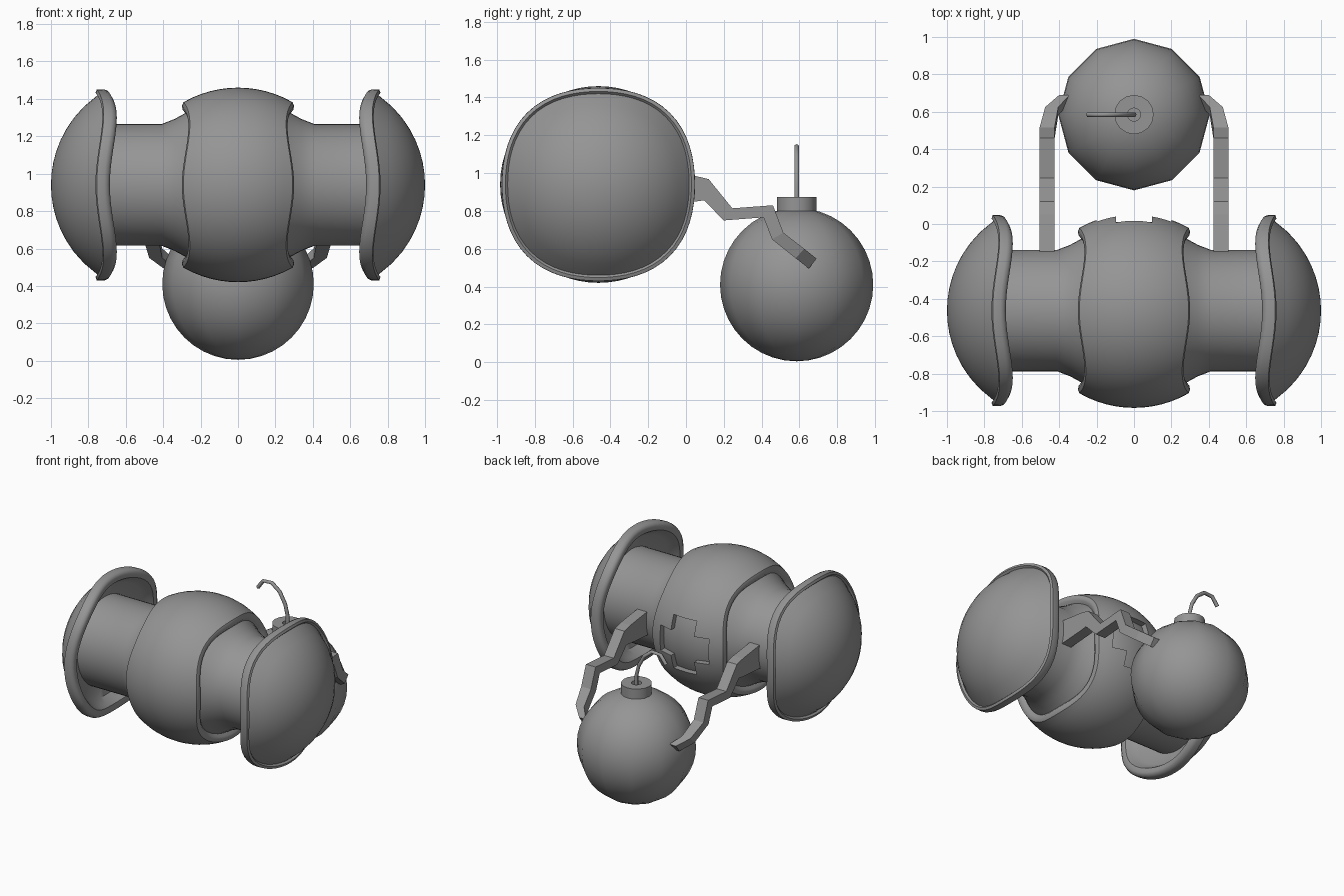
import bpy, bmesh, math
from math import cos, sin, sqrt, tau, radians
from mathutils import Vector

cube = bpy.data.objects.get("Cube")
if cube:
    bpy.data.objects.remove(cube, do_unlink=True)

grey = bpy.data.materials.new("plain grey")
grey.use_nodes = True
colour = (0.3, 0.3, 0.3, 1)
grey.diffuse_color = colour
grey.node_tree.nodes["Principled BSDF"].inputs["Base Color"].default_value = colour

BODY = Vector((0, -0.463, 0.94))    # centre of the barrel
BOMB = Vector((0, 0.585, 0.41))     # centre of the ball
ARC = 0.586                         # radius of the curved shells


def finish(name, bm, smooth=True):
    bmesh.ops.remove_doubles(bm, verts=bm.verts, dist=0.0001)
    bmesh.ops.recalc_face_normals(bm, faces=bm.faces)
    mesh = bpy.data.meshes.new(name)
    bm.to_mesh(mesh)
    bm.free()
    mesh.materials.append(grey)
    ob = bpy.data.objects.new(name, mesh)
    bpy.context.collection.objects.link(ob)
    bpy.ops.object.select_all(action='DESELECT')
    ob.select_set(True)
    bpy.context.view_layer.objects.active = ob
    if smooth:
        bpy.ops.object.shade_smooth_by_angle(angle=radians(40))
    return ob


def lathe(name, section, centre, steps, closed=False, axis='X'):
    """Sweep section(angle) -> [(along, radius)] around an axis."""
    bm = bmesh.new()
    rings = []
    for i in range(steps):
        a = tau * i / steps
        ring = []
        for d, r in section(a):
            p = (d, r * cos(a), r * sin(a)) if axis == 'X' else (r * cos(a), r * sin(a), d)
            ring.append(bm.verts.new(centre + Vector(p)))
        rings.append(ring)
    n = len(rings[0])
    for i in range(steps):
        a, b = rings[i], rings[(i + 1) % steps]
        for j in range(n if closed else n - 1):
            k = (j + 1) % n
            bm.faces.new((a[j], a[k], b[k], b[j]))
    return finish(name, bm)


# Barrel core: straight necks with a swelling under the middle shell
half = [(0.0, 0.48), (0.1, 0.472), (0.2, 0.44), (0.28, 0.385), (0.34, 0.352), (0.41, 0.325), (0.78, 0.325), (0.78, 0)]
core = [(-x, r) for x, r in reversed(half[1:])] + half
lathe("barrel_core", lambda a: core, BODY, 48)


# Middle shell: curved band with a wavy edge
def band(a):
    e = 0.2825 + 0.0175 * cos(4 * a)
    arc = lambda x: 0.52 - ARC + sqrt(ARC ** 2 - x ** 2)
    us = [-1 + i / 6 for i in range(13)]
    outer = [(u * (e - 0.008), arc(u * (e - 0.008))) for u in us]
    edge = [(e, arc(e) - 0.015), (e - 0.004, arc(e) - 0.035), (e - 0.03, arc(e) - 0.07)]
    inner = [(0.1, 0.455), (-0.1, 0.455)]
    return outer + edge + inner + [(-x, r) for x, r in reversed(edge)]


shell = lathe("middle_shell", band, BODY, 64, closed=True)

# Cross-shaped opening in the back of the shell
w, s = 0.095, 0.2
corner = [(w, s), (w, w), (s, w)]
plus = []
for q in range(4):
    c, n = round(cos(q * tau / 4)), round(sin(q * tau / 4))
    plus += [(x * c + z * n, z * c - x * n) for x, z in corner]
bm = bmesh.new()
face = bm.faces.new([bm.verts.new((x, -0.25, BODY.z + z)) for x, z in plus])
ext = bmesh.ops.extrude_face_region(bm, geom=[face])
bmesh.ops.translate(bm, vec=(0, 0.5, 0), verts=[v for v in ext["geom"] if isinstance(v, bmesh.types.BMVert)])
cutter = finish("cross_cutter", bm, False)
cutter.hide_render = True
bpy.context.view_layer.objects.active = shell
cut = shell.modifiers.new("cross", 'BOOLEAN')
cut.object = cutter
cut.operation = 'DIFFERENCE'
cut.solver = 'EXACT'
bpy.ops.object.modifier_apply(modifier="cross")
bpy.data.objects.remove(cutter, do_unlink=True)


# End caps: domes with a softly squared outline and a rolled rim
def dome(side):
    def section(a):
        rd = 0.48 * (1 + 0.05 * sin(2 * a) ** 2)
        pts = []
        for i in range(9):
            r = rd * i / 8
            pts.append((1 - ARC + sqrt(ARC ** 2 - r ** 2), r))
        x = pts[-1][0]
        rim = [(0.012, 0.012), (0.005, 0.03), (-0.035, 0.031), (-0.055, 0.022), (-0.065, 0.003),
               (-0.058, -0.03), (-0.03, -0.05), (0.01, -0.08)]
        pts += [(x + dx, rd + dr) for dx, dr in rim]
        pts.append((0.78, 0.3))
        return [(side * d, r) for d, r in pts]
    return section


for side, label in ((1, "left"), (-1, "right")):
    lathe(label + "_end_cap", dome(side), BODY, 64)

# Arms: bent flat bars, each row is top (y, z), bottom (y, z), inner and outer x
bars = [
    ((-0.22, 1.02), (-0.22, 0.83), 0.425, 0.505),
    ((0.05, 0.985), (0.05, 0.85), 0.425, 0.505),
    ((0.12, 0.968), (0.095, 0.856), 0.425, 0.505),
    ((0.245, 0.814), (0.2, 0.75), 0.425, 0.505),
    ((0.46, 0.83), (0.41, 0.766), 0.425, 0.505),
    ((0.515, 0.685), (0.455, 0.65), 0.425, 0.505),
    ((0.625, 0.6), (0.58, 0.55), 0.405, 0.475),
    ((0.69, 0.548), (0.65, 0.495), 0.345, 0.40),
]
for side, label in ((1, "left"), (-1, "right")):
    bm = bmesh.new()
    loops = []
    for top, low, x0, x1 in bars:
        loops.append([bm.verts.new((side * x, *p)) for x, p in ((x0, top), (x1, top), (x1, low), (x0, low))])
    for a, b in zip(loops, loops[1:]):
        for j in range(4):
            k = (j + 1) % 4
            bm.faces.new((a[j], a[k], b[k], b[j]))
    bm.faces.new(loops[0])
    bm.faces.new(loops[-1])
    finish(label + "_arm", bm, False)

# Round ball
bm = bmesh.new()
bmesh.ops.create_uvsphere(bm, u_segments=12, v_segments=20, radius=0.405)
bmesh.ops.translate(bm, vec=BOMB, verts=bm.verts)
finish("ball", bm)

# Collar on the ball, with a small socket for the fuse
collar = [(0.37, 0.105), (0.465, 0.105), (0.465, 0.035), (0.42, 0.035), (0.42, 0)]
lathe("fuse_collar", lambda a: collar, BOMB, 16, axis='Z')

# Hooked fuse
path = [(0, 0.82), (0, 0.93), (-0.02, 1.01), (-0.065, 1.09), (-0.13, 1.14), (-0.2, 1.135), (-0.245, 1.075)]
curve = bpy.data.curves.new("fuse", 'CURVE')
curve.dimensions = '3D'
curve.bevel_depth = 0.014
curve.bevel_resolution = 1
curve.use_fill_caps = True
line = curve.splines.new('POLY')
line.points.add(len(path) - 1)
for point, (x, z) in zip(line.points, path):
    point.co = (x, BOMB.y, z, 1)
curve.materials.append(grey)
bpy.context.collection.objects.link(bpy.data.objects.new("fuse", curve))
